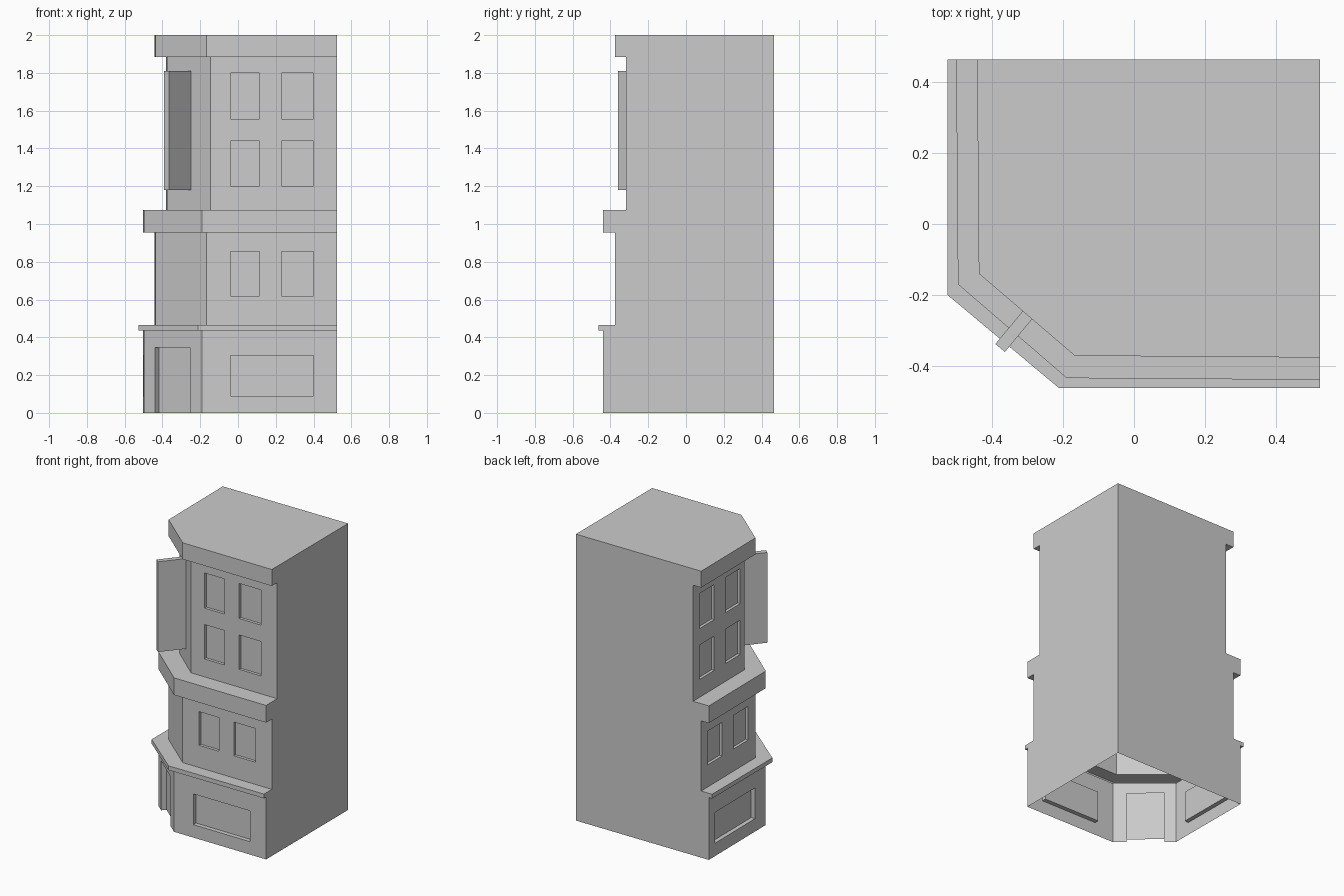
import bpy
import bmesh
from mathutils import Vector

cube = bpy.data.objects.get("Cube")
if cube:
    bpy.data.objects.remove(cube, do_unlink=True)

stone = bpy.data.materials.new("grey_stone")
stone.use_nodes = True
grey = (0.6, 0.6, 0.6, 1)
stone.diffuse_color = grey
stone.node_tree.nodes["Principled BSDF"].inputs["Base Color"].default_value = grey

RIGHT, BACK = 0.525, 0.465


def outline(left, chamfer_y, chamfer_x, front, skew=0.005):
    """Plan of one storey, counterclockwise, with a cut front corner."""
    return [Vector(p) for p in ((left, BACK), (left + skew, chamfer_y),
                                (chamfer_x, front + skew), (RIGHT, front), (RIGHT, BACK))]


def add_face(bm, points):
    bm.faces.new([bm.verts.new(p) for p in points])


def wall(bm, p, q, z0, z1, holes=(), axis=0):
    """Wall from p to q; holes are (a, b, bottom, top, depth) along the axis."""
    along = q - p
    inward = Vector((-along.y, along.x)).normalized()
    cuts = []
    for a, b, low, high, depth in holes:
        t0, t1 = sorted((v - p[axis]) / along[axis] for v in (a, b))
        cuts.append((t0, t1, low, high, depth))
    ts = sorted({0, 1, *[t for c in cuts for t in c[:2]]})
    zs = sorted({z0, z1, *[z for c in cuts for z in c[2:4]]})

    def at(t, z, depth=0):
        return (*(p + along * t + inward * depth), z)

    for s, t in zip(ts, ts[1:]):
        for low, high in zip(zs, zs[1:]):
            hole = next((c for c in cuts if c == (s, t, low, high, c[4])), None)
            depth = hole[4] if hole else 0
            corners = [(s, low), (t, low), (t, high), (s, high)]
            add_face(bm, [at(*c, depth) for c in corners])
            if hole:
                for i in range(4):
                    a, b = corners[i], corners[(i + 1) % 4]
                    if i == 0 and low == 0:
                        continue  # a doorway has no sill
                    add_face(bm, [at(*a), at(*b), at(*b, depth), at(*a, depth)])


def make_object(name, bm):
    bmesh.ops.remove_doubles(bm, verts=bm.verts, dist=0.0005)
    mesh = bpy.data.meshes.new(name)
    bm.to_mesh(mesh)
    bm.free()
    mesh.materials.append(stone)
    obj = bpy.data.objects.new(name, mesh)
    bpy.context.collection.objects.link(obj)
    return obj


# Storey plans
shop_plan = outline(-0.502, -0.17, -0.19, -0.44)
canopy_plan = outline(-0.527, -0.20, -0.212, -0.463, 0)
middle_plan = outline(-0.443, -0.14, -0.167, -0.377)
upper_plan = outline(-0.381, -0.11, -0.145, -0.317)

# Window rows
def window_row(spans, heights, depth=0.02):
    return [(a, b, low, high, depth) for a, b in spans for low, high in heights]


front_spans = [(-0.04, 0.115), (0.23, 0.40)]
side_spans = [(-0.06, 0.105), (0.23, 0.395)]
middle_rows = [(0.62, 0.855)]
upper_rows = [(1.20, 1.44), (1.555, 1.80)]
shop_row = [(0.09, 0.305)]
door = [(-0.44, -0.255, 0, 0.345, 0.035)]

# Tiers: plan, bottom, top, and openings by wall (side, corner, front)
tiers = [
    (shop_plan, 0, 0.435, (window_row([(-0.05, 0.395)], shop_row, 0.03), door,
                           window_row([(-0.04, 0.40)], shop_row, 0.03))),
    (canopy_plan, 0.435, 0.465, ((), (), ())),
    (middle_plan, 0.465, 0.955, (window_row(side_spans, middle_rows), (),
                                 window_row(front_spans, middle_rows))),
    (shop_plan, 0.955, 1.075, ((), (), ())),
    (upper_plan, 1.075, 1.885, (window_row(side_spans, upper_rows), (),
                                window_row(front_spans, upper_rows))),
    (middle_plan, 1.885, 2.0, ((), (), ())),
]

# Hollow building shell, open underneath
bm = bmesh.new()
below = None
for plan, z0, z1, openings in tiers:
    for i in range(5):
        holes = openings[i] if i < 3 else ()
        wall(bm, plan[i], plan[(i + 1) % 5], z0, z1, holes, 1 if i == 0 else 0)
    if below:  # ledge between this tier and the one below
        for i in range(3):
            ring = (below[i], below[i + 1], plan[i + 1], plan[i])
            add_face(bm, [(*p, z0) for p in ring])
    below = plan
add_face(bm, [(*p, 2.0) for p in below])
make_object("building_shell", bm)

# Hanging sign standing out from the cut corner
bm = bmesh.new()
bmesh.ops.create_cube(bm, size=1)
bmesh.ops.scale(bm, vec=(0.035, 0.185, 0.63), verts=bm.verts)
sign = make_object("hanging_sign", bm)
inward = Vector((0.64, 0.77))
centre = Vector((-0.378, -0.35)) + inward * 0.0925
sign.location = (centre.x, centre.y, 1.495)
sign.rotation_euler.z = inward.angle_signed(Vector((0, 1)))
